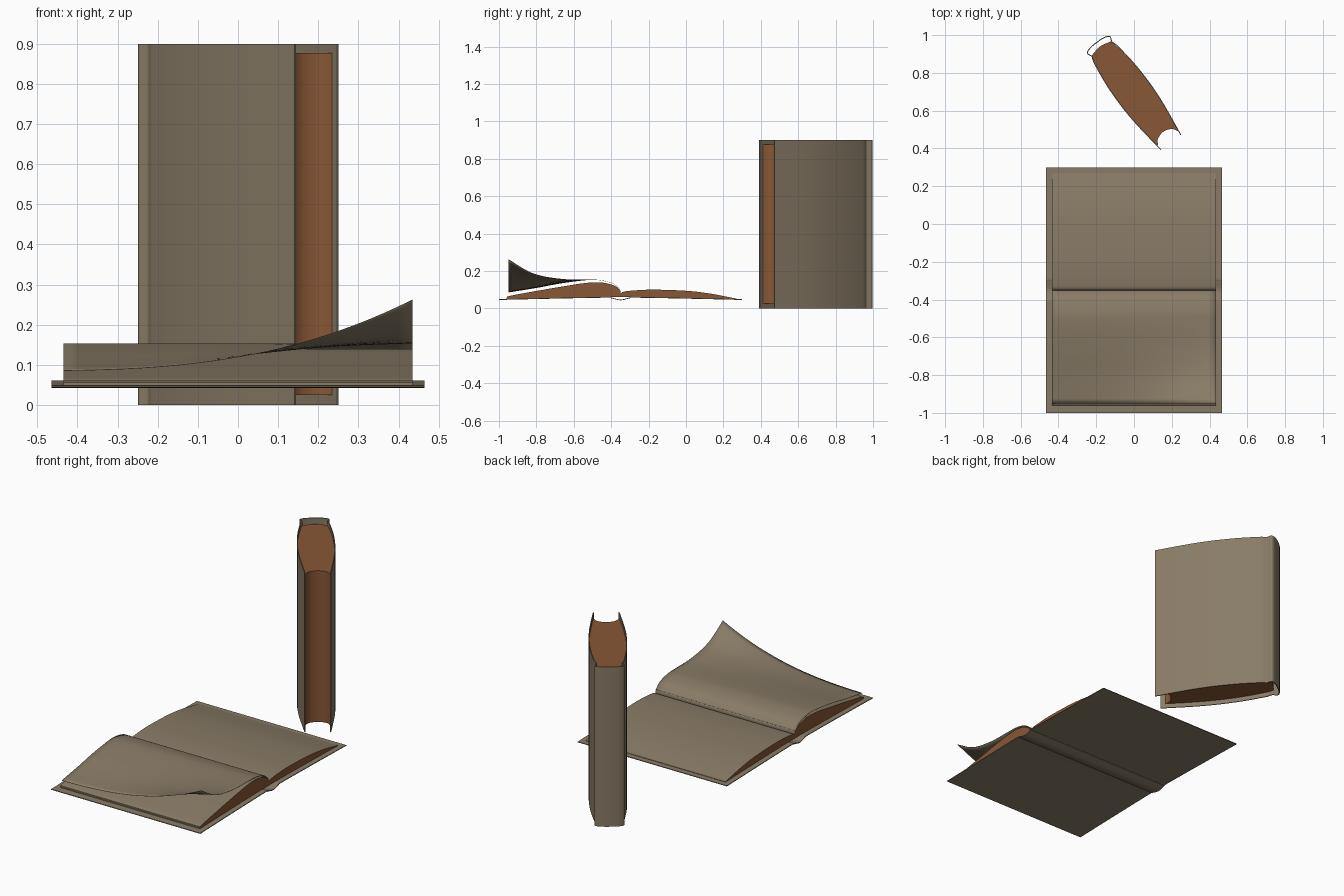
import bpy, bmesh, math
from mathutils import Vector, Matrix

cube = bpy.data.objects.get("Cube")
if cube:
    bpy.data.objects.remove(cube, do_unlink=True)


def material(name, rgb):
    m = bpy.data.materials.new(name)
    m.use_nodes = True
    m.diffuse_color = (*rgb, 1)
    m.node_tree.nodes["Principled BSDF"].inputs["Base Color"].default_value = (*rgb, 1)
    return m


TAN = material("aged tan", (0.25, 0.2, 0.135))
BROWN = material("page edge brown", (0.25, 0.095, 0.037))


def spline(points, steps=6):
    """Smooth curve through a few 2D points."""
    p = [Vector(q) for q in points]
    p = [2 * p[0] - p[1]] + p + [2 * p[-1] - p[-2]]
    out = []
    for a, b, c, d in zip(p, p[1:], p[2:], p[3:]):
        for i in range(steps):
            t = i / steps
            out.append(0.5 * (2 * b + (c - a) * t + (2 * a - 5 * b + 4 * c - d) * t * t
                              + (3 * b - a - 3 * c + d) * t ** 3))
    return out + [p[-2]]


def shell(path, thick):
    """Closed outline of a sheet that follows the path, thickened to its left."""
    inner = []
    for i, q in enumerate(path):
        t = (path[min(i + 1, len(path) - 1)] - path[max(i - 1, 0)]).normalized()
        inner.append(q + Vector((-t.y, t.x)) * thick)
    return path + inner[::-1]


def finish(name, bm, mats, angle=35):
    bmesh.ops.recalc_face_normals(bm, faces=bm.faces)
    mesh = bpy.data.meshes.new(name)
    bm.to_mesh(mesh)
    bm.free()
    for m in mats:
        mesh.materials.append(m)
    mesh.shade_smooth()
    mesh.set_sharp_from_angle(angle=math.radians(angle))
    ob = bpy.data.objects.new(name, mesh)
    bpy.context.collection.objects.link(ob)
    return ob


def prism(name, outline, low, high, frame, mats):
    """Extrude an outline along the frame's third axis; end caps get the last material."""
    bm = bmesh.new()
    rings = [[bm.verts.new(frame @ Vector((q.x, q.y, h))) for q in outline] for h in (low, high)]
    n = len(outline)
    for i in range(n):
        j = (i + 1) % n
        bm.faces.new((rings[0][i], rings[0][j], rings[1][j], rings[1][i]))
    for ring in rings:
        bm.faces.new(ring).material_index = len(mats) - 1
    return finish(name, bm, mats)


# Open book: profiles are (y, z), extruded along x
lying = Matrix(((0, 0, 1, 0), (1, 0, 0, 0), (0, 1, 0, 0), (0, 0, 0, 1)))
HALF = 0.435
cover = spline([(-1, .045), (-.7, .052), (-.43, .057), (-.4, .054), (-.35, .043),
                (-.3, .054), (-.27, .057), (0, .052), (.3, .045)])
prism("open_cover", shell(cover, .004), -.465, .465, lying, [TAN])

front_top = spline([(-.96, .056), (-.94, .067), (-.8, .093), (-.67, .115), (-.55, .134),
                    (-.46, .139), (-.39, .124), (-.355, .1), (-.35, .08)])
front_base = spline([(-.35, .061), (-.43, .061), (-.7, .056), (-.96, .05)])
prism("open_front_pages", front_top + front_base, -HALF, HALF, lying, [TAN, BROWN])

back_top = spline([(-.35, .08), (-.33, .09), (-.26, .097), (-.165, .1), (0, .094),
                   (.13, .079), (.27, .052)])
back_base = spline([(.27, .049), (0, .056), (-.27, .061), (-.35, .061)])
prism("open_back_pages", back_top + back_base, -HALF, HALF, lying, [TAN, BROWN])

# Turning page: a flat-lying edge blended into a lifted corner
flat = spline([(-.352, .1), (-.39, .132), (-.46, .15), (-.53, .151), (-.67, .133),
               (-.8, .109), (-.95, .085)])
lifted = spline([(-.352, .1), (-.39, .132), (-.46, .15), (-.53, .153), (-.67, .157),
                 (-.82, .187), (-.95, .262)])
bm = bmesh.new()
COLS = 24
grid = []
for c in range(COLS + 1):
    s = c / COLS
    w = .08 * s + .92 * s ** 2.6
    grid.append([bm.verts.new((HALF * (2 * s - 1), *a.lerp(b, w))) for a, b in zip(flat, lifted)])
for a, b in zip(grid, grid[1:]):
    for i in range(len(a) - 1):
        bm.faces.new((a[i], b[i], b[i + 1], a[i + 1]))
page = finish("turning_page", bm, [TAN])
sheet = page.modifiers.new("paper", "SOLIDIFY")
sheet.thickness = .001

# Closed standing book: profiles are (distance from spine, sideways), extruded upward
along = Vector((.595, -.804, 0))
side = Vector((.804, .595, 0))
standing = Matrix.Translation((-.191, .954, 0)) @ Matrix(
    (along, side, (0, 0, 1))).transposed().to_4x4()


def mirrored(half):
    """Complete a half outline across the book's middle."""
    return half + [(u, -v) for u, v in reversed(half) if v]


case = spline(mirrored([(.65, .068), (.58, .077), (.45, .092), (.33, .098), (.2, .094),
                        (.08, .08), (.05, .073), (.037, .068), (.024, .072), (.01, .077),
                        (-.002, .068), (-.01, .04), (-.012, 0)]))
prism("closed_cover", shell(case, .005), 0, .9, standing, [TAN])

block_side = spline([(.03, .062), (.08, .074), (.2, .089), (.33, .093), (.45, .087),
                     (.58, .072), (.625, .066)])
fore_edge = spline([(.625, .066), (.594, .045), (.58, 0), (.594, -.045), (.625, -.066)])
other_side = [Vector((q.x, -q.y)) for q in reversed(block_side)]
spine_edge = spline([(.03, -.062), (.018, 0), (.03, .062)])
block = block_side + fore_edge[1:-1] + other_side + spine_edge[1:-1]
prism("closed_pages", block, .025, .877, standing, [BROWN])
